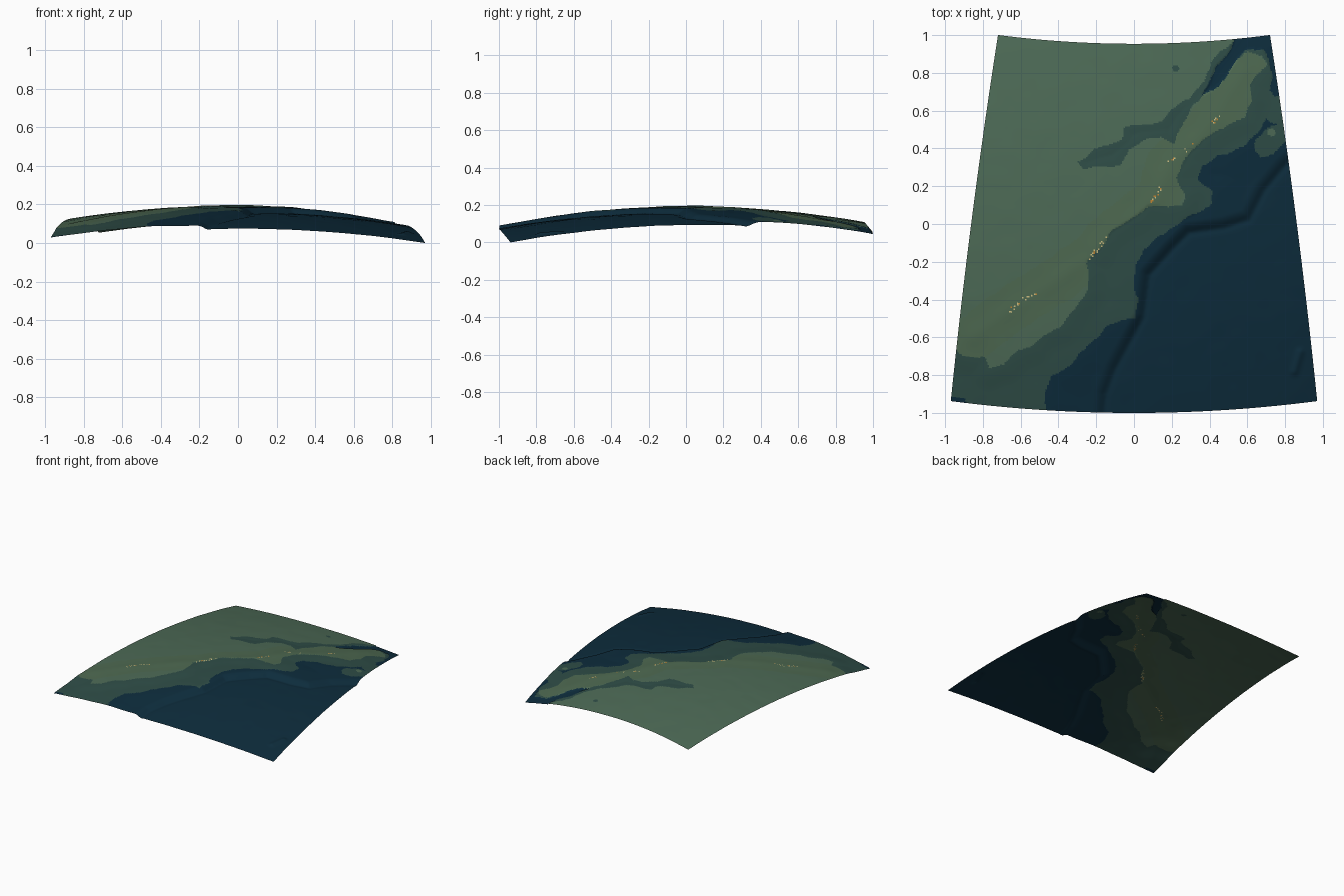
import bpy, bmesh, math, random
from mathutils import Vector, noise, kdtree

if "Cube" in bpy.data.objects:
    bpy.data.objects.remove(bpy.data.objects["Cube"])

random.seed(4)
R = 5.627                      # globe radius
LAT0, LAT1, LON = math.radians(30), math.radians(50), math.radians(11.48)
MID = math.radians(40)
NX, NY = 230, 245

# ---- map outlines (x, y seen from above) ----
SOUTH_SHELF = [(-1.2, -.67), (-.94, -.67), (-.90, -.70), (-.79, -.705), (-.767, -.77), (-.69, -.745),
               (-.61, -.665), (-.53, -.64), (-.475, -.585), (-.395, -.55), (-.32, -.45), (-.24, -.355),
               (-.25, -.2), (-.185, -.135), (-.12, -.04), (0, .035), (.08, .10), (.185, .09), (.26, .10),
               (.27, .155), (.225, .245), (.29, .37), (.37, .45), (.475, .51), (.58, .565), (.63, .66),
               (.62, .74), (.70, .84), (.67, .90), (.60, .91), (.53, .86), (.45, .775), (.37, .685),
               (.29, .595)]
NORTH_SHELF = [(.24, .5), (.21, .42), (.15, .46), (.05, .45), (-.03, .395), (-.08, .31), (-.265, .29),
               (-.30, .33), (-.21, .395), (-.06, .45), (-.05, .515), (.15, .54), (.195, .605), (.29, .66),
               (.37, .755), (.41, .86), (.46, .92), (.54, .965), (.54, 1.2), (-1.2, 1.2)]
DEEP = [(-.466, -1.2), (-.466, -.875), (-.44, -.81), (-.34, -.75), (-.28, -.675), (-.21, -.61),
        (-.15, -.55), (-.08, -.515), (.005, -.495), (.025, -.40), (-.005, -.345), (.01, -.23),
        (.05, -.135), (.16, -.055), (.265, .025), (.40, .09), (.41, .18), (.335, .235), (.365, .315),
        (.45, .355), (.58, .41), (.67, .50), (.705, .55), (.73, .53), (.9, .50), (1.3, .5), (1.3, -1.2)]
NE_DEEP = [(.53, 1.2), (.53, .965), (.50, .90), (.43, .83), (.40, .74), (.36, .68), (.43, .72), (.50, .80),
           (.55, .88), (.60, .925), (.68, .93), (.71, .87), (.73, .79), (.72, .71), (.74, .68), (1.2, .68),
           (1.2, 1.2)]
SW_DEEP = [(-1.2, -.915), (-.93, -.915), (-.89, -.93), (-.89, -1.2), (-1.2, -1.2)]
BANK = [(.65, .45), (.71, .51), (.79, .53), (.82, .45), (.73, .37), (.67, .35), (.64, .39)]
TRENCH = [(-.17, -1.1), (-.15, -.9), (-.10, -.77), (0, -.585), (.05, -.49), (.08, -.27), (.20, -.135),
          (.29, -.045), (.475, -.02), (.61, .025), (.69, .18), (.79, .30), (.95, .45)]
RIDGE = [(-.85, -.6), (-.65, -.45), (-.53, -.375), (-.23, -.18), (-.15, -.08), (.07, .09), (.13, .15),
         (.19, .32), (.30, .41), (.43, .56), (.58, .80)]
ISLANDS = [[(-.66, -.46), (-.59, -.40), (-.52, -.375)], [(-.24, -.19), (-.15, -.08)],
           [(.07, .09), (.14, .19)], [(.18, .33), (.21, .35)], [(.27, .39), (.31, .42)],
           [(.42, .54), (.45, .57)]]
SEAMOUNT = [(.85, -.78), (.88, -.68)]


def inside(p, poly):
    x, y = p
    hit = False
    x1, y1 = poly[-1]
    for x2, y2 in poly:
        if (y1 > y) != (y2 > y) and x < (x2 - x1) * (y - y1) / (y2 - y1) + x1:
            hit = not hit
        x1, y1 = x2, y2
    return hit


def tree(*lines):
    pts = []
    for line in lines:
        for a, b in zip(line, line[1:]):
            a, b = Vector((*a, 0)), Vector((*b, 0))
            n = max(1, int((b - a).length / .008))
            pts += [a.lerp(b, k / n) for k in range(n + 1)]
    kd = kdtree.KDTree(len(pts))
    for k, q in enumerate(pts):
        kd.insert(q, k)
    kd.balance()
    return lambda p: kd.find((p[0], p[1], 0))[2]


def smooth(a, b, t):
    t = min(1, max(0, (t - a) / (b - a)))
    return t * t * (3 - 2 * t)


SHELF = SOUTH_SHELF + NORTH_SHELF
TRENCH_EAST = TRENCH + [(1.3, .5), (1.3, -1.3), (-.17, -1.3)]
d_shelf, d_deep = tree(SHELF), tree(DEEP, NE_DEEP)
d_trench, d_ridge = tree(TRENCH), tree(RIDGE)
d_island, d_mount = tree(*ISLANDS), tree(SEAMOUNT)


def zone(x, y):
    """0 deep, 1 slope, 2 shelf, 3 ridge shelf"""
    w = noise.noise_vector(Vector((x * 14, y * 14, 3))) * .012
    p = (x + w.x, y + w.y)
    if inside(p, BANK):
        return 2 if math.dist(p, (.73, .485)) < .018 else 1
    if inside(p, DEEP) or inside(p, NE_DEEP) or inside(p, SW_DEEP):
        return 0
    if inside(p, SHELF) and math.dist(p, (.22, .83)) > .02:
        return 3 if d_ridge(p) < .12 else 2
    return 1


def relief(x, y):
    p = (x, y)
    h = 0
    if inside(p, DEEP) or inside(p, NE_DEEP):
        h = -.006 - .008 * smooth(0, .2, d_deep(p))
    elif not inside(p, SHELF):
        h = -.006 * smooth(0, .12, d_shelf(p))
    else:
        h = .003 * math.exp(-(d_ridge(p) / .05) ** 2)
    # the sea floor drops across the trench
    dt = d_trench(p)
    side = dt if inside(p, TRENCH_EAST) else -dt
    t = smooth(-.06, .02, side)
    h = h * (1 - t) - .034 * t - .006 * math.exp(-(dt / .02) ** 2)
    h += .009 * math.exp(-(d_mount(p) / .02) ** 2)
    return h + .0012 * noise.noise(Vector((x * 9, y * 9, 0)))


def material(name, rgb):
    m = bpy.data.materials.new(name)
    m.diffuse_color = [((c / 255 + .055) / 1.055) ** 2.4 for c in rgb] + [1]
    m.use_nodes = True
    m.node_tree.nodes["Principled BSDF"].inputs["Base Color"].default_value = m.diffuse_color
    return m


MATS = [material("deep_sea_blue", (13, 44, 60)), material("slope_teal", (46, 76, 70)),
        material("shelf_green", (76, 105, 85)), material("ridge_green", (77, 104, 80)),
        material("island_tan", (205, 190, 130)), material("island_orange", (190, 130, 50))]

# ---- curved sea floor patch ----
bm = bmesh.new()
rows = []
for j in range(NY + 1):
    lat = LAT0 + (LAT1 - LAT0) * j / NY
    row = []
    for i in range(NX + 1):
        lon = LON * (2 * i / NX - 1)
        x = R * math.cos(lat) * math.sin(lon)
        y = R * (math.cos(MID) * math.sin(lat) - math.sin(MID) * math.cos(lat) * math.cos(lon)) - .023
        z = R * (math.sin(MID) * math.sin(lat) + math.cos(MID) * math.cos(lat) * math.cos(lon) - 1)
        row.append(bm.verts.new((x, y, z + relief(x, y))))
    rows.append(row)
for j in range(NY):
    for i in range(NX):
        f = bm.faces.new((rows[j][i], rows[j][i + 1], rows[j + 1][i + 1], rows[j + 1][i]))
        c = f.calc_center_median()
        f.smooth = True
        f.material_index = zone(c.x, c.y)
        # scattered islands
        if d_island(c) < .011 and random.random() < .22:
            f.material_index = 4 if random.random() < .65 else 5

# stand on the ground
low = min(v.co.z for v in bm.verts)
for v in bm.verts:
    v.co.z -= low
me = bpy.data.meshes.new("sea_floor_patch")
bm.to_mesh(me)
bm.free()
for m in MATS:
    me.materials.append(m)
bpy.context.collection.objects.link(bpy.data.objects.new("sea_floor_patch", me))
